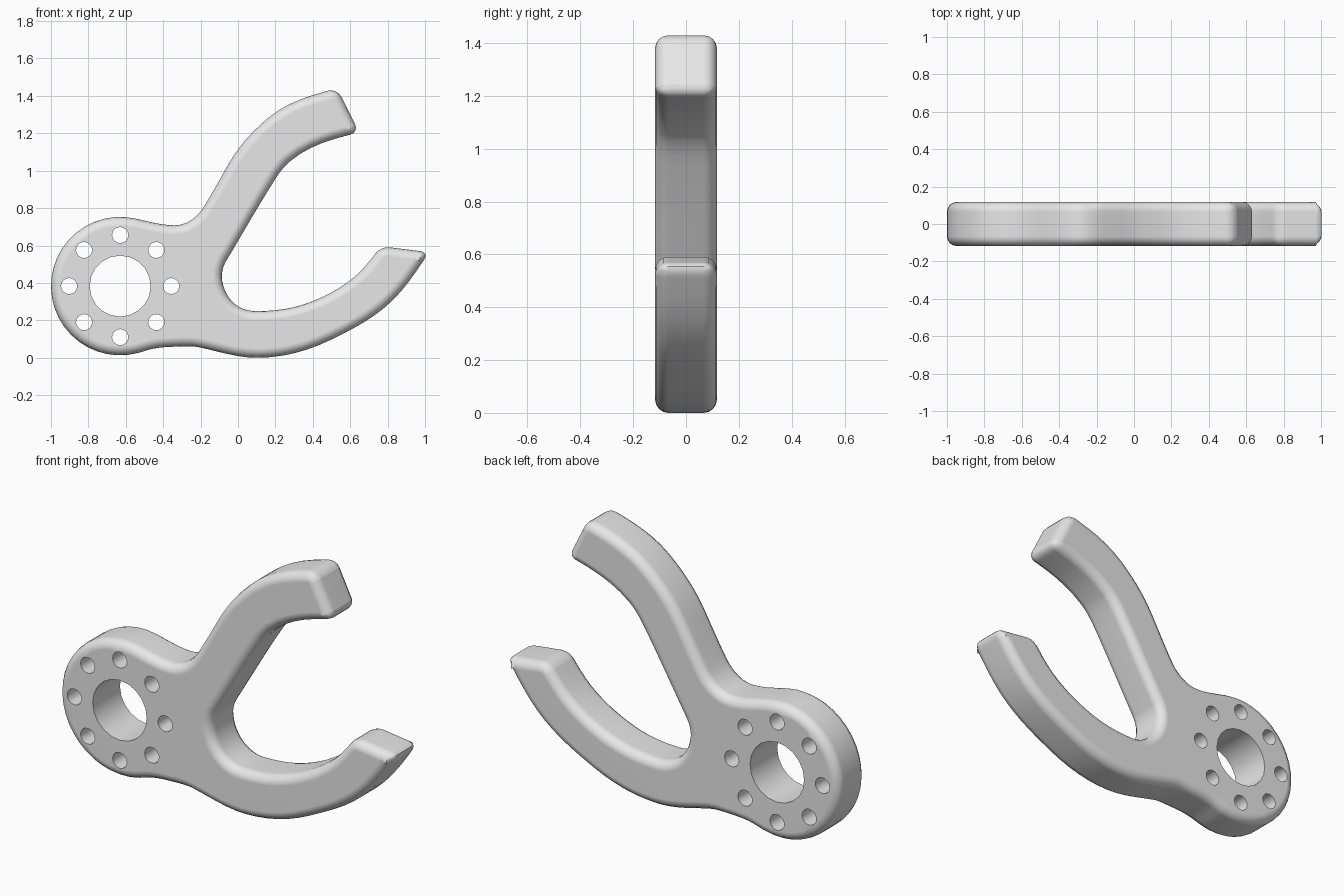
import bpy, bmesh, math
from mathutils import Vector
from mathutils.geometry import interpolate_bezier

cube = bpy.data.objects.get("Cube")
if cube:
    bpy.data.objects.remove(cube, do_unlink=True)

HALF = 0.117                     # half thickness
HUB = Vector((-0.63, 0.383))     # hub centre (x, z)
HUB_R = 0.37

grey = bpy.data.materials.new("light grey")
grey.use_nodes = True
grey.diffuse_color = (0.8, 0.8, 0.8, 1)
grey.node_tree.nodes["Principled BSDF"].inputs["Base Color"].default_value = (0.8, 0.8, 0.8, 1)


def heading(deg):
    return Vector((math.cos(math.radians(deg)), math.sin(math.radians(deg))))


def smooth_path(nodes, steps=6):
    """Points along x, z, heading-in, heading-out nodes."""
    pts = []
    for (ax, az, _, a_out), (bx, bz, b_in, _) in zip(nodes, nodes[1:]):
        a, b = Vector((ax, az)), Vector((bx, bz))
        reach = (b - a).length * 0.345
        pts += interpolate_bezier(a, a + heading(a_out) * reach,
                                  b - heading(b_in) * reach, b, steps + 1)[:-1]
    return [Vector(p[:2]) for p in pts]


def node(x, z, h_in, h_out=None):
    return (x, z, h_in, h_in if h_out is None else h_out)


def hub_node(angle):
    return node(*(HUB + heading(angle) * HUB_R), angle - 90)


# Outline: neck, upper jaw, throat, lower jaw, then back to the hub
jaws = [
    hub_node(78),
    node(-0.337, 0.708, 0),
    node(-0.187, 0.80, 58),
    node(-0.048, 1.04, 60),
    node(0.16, 1.281, 40),
    node(0.53, 1.44, 14, -63),
    node(0.648, 1.204, -63, 193),
    node(0.278, 1.05, 220),
    node(0.182, 0.928, 238),
    node(-0.064, 0.516, 239),
    node(-0.086, 0.436, 270),
    node(-0.037, 0.307, 310),
    node(0.096, 0.249, 0),
    node(0.385, 0.297, 21),
    node(0.60, 0.414, 37),
    node(0.765, 0.596, 52, -7),
    node(1.022, 0.564, -7, 236),
    node(0.786, 0.27, 220),
    node(0.492, 0.094, 206),
    node(0.10, 0.0, 180),
    node(-0.203, 0.055, 168),
    node(-0.31, 0.06, 182),
    node(-0.444, 0.05, 190),
    hub_node(-75),
]
outline = smooth_path(jaws)
outline += [HUB + heading(-75 - 207 * i / 24) * HUB_R for i in range(24)]

# Solid plate with rounded rims and tip corners
bm = bmesh.new()
base = bm.faces.new([bm.verts.new((p.x, -HALF, p.y)) for p in outline])
ext = bmesh.ops.extrude_face_region(bm, geom=[base])
bmesh.ops.translate(bm, vec=(0, 2 * HALF, 0),
                    verts=[g for g in ext["geom"] if isinstance(g, bmesh.types.BMVert)])
bmesh.ops.remove_doubles(bm, verts=bm.verts, dist=0.0005)
bmesh.ops.recalc_face_normals(bm, faces=bm.faces)
rims = [e for e in bm.edges if e.calc_face_angle(0) > 0.7]
bmesh.ops.bevel(bm, geom=rims, offset=0.05, offset_type='OFFSET', segments=4,
                profile=0.5, affect='EDGES', clamp_overlap=False)
bmesh.ops.recalc_face_normals(bm, faces=bm.faces)
mesh = bpy.data.meshes.new("gripper_jaw")
bm.to_mesh(mesh)
bm.free()
mesh.materials.append(grey)
jaw = bpy.data.objects.new("gripper_jaw", mesh)
bpy.context.collection.objects.link(jaw)


# Cutter for the shaft hole and the ring of bolt holes
def add_rod(bm, centre, radius, sides):
    rod = bmesh.ops.create_cone(bm, cap_ends=True, segments=sides, radius1=radius,
                                radius2=radius, depth=1)["verts"]
    for v in rod:
        v.co = Vector((centre.x + v.co.x, v.co.z, centre.y + v.co.y))


bm = bmesh.new()
add_rod(bm, HUB, 0.163, 20)
for i in range(8):
    add_rod(bm, HUB + heading(45 * i) * 0.273, 0.043, 16)
bmesh.ops.recalc_face_normals(bm, faces=bm.faces)
cut_mesh = bpy.data.meshes.new("hole_cutter")
bm.to_mesh(cut_mesh)
bm.free()
cut_mesh.materials.append(grey)
cutter = bpy.data.objects.new("hole_cutter", cut_mesh)
cutter.hide_render = True
bpy.context.collection.objects.link(cutter)

holes = jaw.modifiers.new("holes", 'BOOLEAN')
holes.operation = 'DIFFERENCE'
holes.solver = 'EXACT'
holes.object = cutter

bpy.ops.object.select_all(action='DESELECT')
jaw.select_set(True)
bpy.context.view_layer.objects.active = jaw
bpy.ops.object.modifier_apply(modifier=holes.name)
bpy.data.objects.remove(cutter, do_unlink=True)

# Smooth shading with sharp hole edges and flat side plates
bpy.ops.object.shade_smooth_by_angle(angle=math.radians(35))
weighted = jaw.modifiers.new("flat_plates", 'WEIGHTED_NORMAL')
weighted.keep_sharp = True
